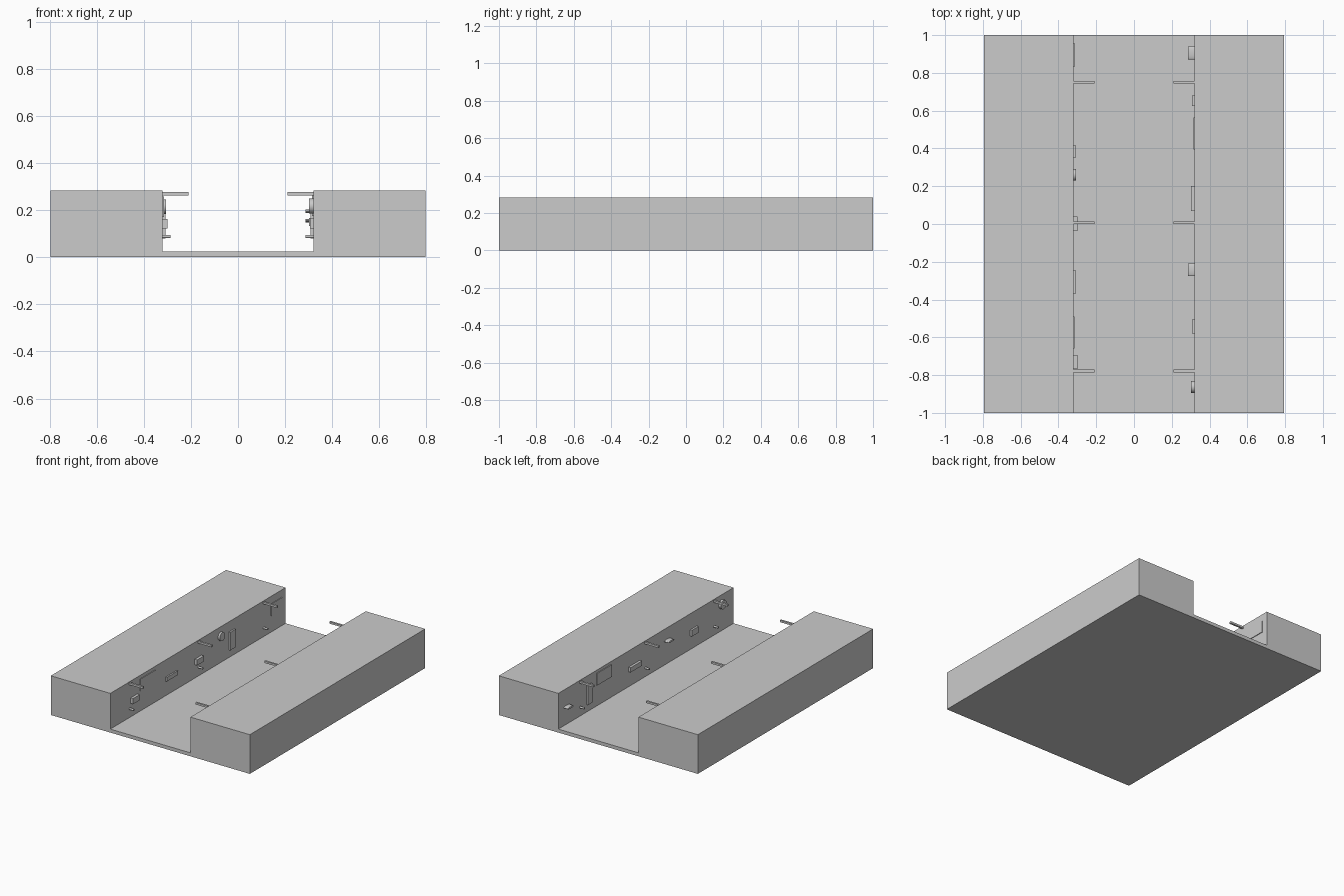
import bpy, math

if "Cube" in bpy.data.objects:
    bpy.data.objects.remove(bpy.data.objects["Cube"])

WALL = 0.32      # inner wall distance from centre
TOP = 0.283      # height of the side blocks


def box(name, x, y, z):
    """Box from (min, max) ranges."""
    bpy.ops.mesh.primitive_cube_add(
        size=1, location=[(a + b) / 2 for a, b in (x, y, z)])
    ob = bpy.context.object
    ob.name = name
    ob.scale = [abs(b - a) for a, b in (x, y, z)]
    bpy.ops.object.transform_apply(location=False, rotation=False, scale=True)
    return ob


def wall_box(name, side, y, z, depth):
    """Box standing out from one wall (side -1 left, +1 right)."""
    return box(name, (side * (WALL + 0.005), side * (WALL - depth)), y, z)


def wall_disc(name, side, y, z, ry, rz, depth):
    """Round or flattened cylinder standing out from one wall."""
    bpy.ops.mesh.primitive_cylinder_add(
        vertices=24, radius=1, depth=1, rotation=(0, math.pi / 2, 0),
        location=(side * (WALL + 0.0025 - depth / 2), y, z))
    ob = bpy.context.object
    ob.name = name
    bpy.ops.object.transform_apply(location=False, rotation=True, scale=False)
    ob.scale = (depth + 0.005, ry, rz)
    bpy.ops.object.transform_apply(location=False, rotation=False, scale=True)
    bpy.ops.object.shade_smooth_by_angle()


# Trench floor and side blocks
box("trench_floor", (-WALL, WALL), (-1, 1), (0, 0.025))
for side, label in ((-1, "left"), (1, "right")):
    box(label + "_block", (side * WALL, side * 0.795), (-1, 1), (0, TOP))
    # Long bars at the rim with short stubs below them
    for y in (-0.778, 0.007, 0.75):
        wall_box(label + "_rim_bar", side, (y - 0.007, y + 0.007),
                 (0.263, 0.277), 0.11)
        wall_disc(label + "_low_stub", side, y, 0.088, 0.007, 0.007, 0.034)

# Wall panels: side, y range, z range, depth
panels = [
    ("large_panel", -1, (-0.66, -0.49), (0.17, 0.258), 0.005),
    ("block_vent", -1, (-0.767, -0.693), (0.122, 0.162), 0.02),
    ("long_vent", -1, (-0.37, -0.243), (0.13, 0.16), 0.01),
    ("block_vent", -1, (-0.037, 0.04), (0.122, 0.162), 0.02),
    ("tall_panel", -1, (0.352, 0.415), (0.08, 0.21), 0.012),
    ("square_panel", -1, (0.83, 0.957), (0.145, 0.23), 0.005),
    ("tall_panel", 1, (0.625, 0.68), (0.08, 0.215), 0.013),
    ("large_panel", 1, (0.395, 0.565), (0.175, 0.262), 0.006),
    ("long_vent", 1, (0.07, 0.2), (0.133, 0.167), 0.018),
    ("block_vent", 1, (-0.58, -0.505), (0.122, 0.167), 0.014),
]
for p in panels:
    wall_box(*p)

# Round ports and flattened fins
wall_disc("round_port", -1, 0.26, 0.215, 0.031, 0.031, 0.014)
wall_disc("round_port", 1, -0.862, 0.217, 0.032, 0.032, 0.018)
wall_disc("flat_fin", 1, 0.906, 0.155, 0.034, 0.007, 0.034)
wall_disc("flat_fin", 1, -0.242, 0.195, 0.034, 0.007, 0.034)
